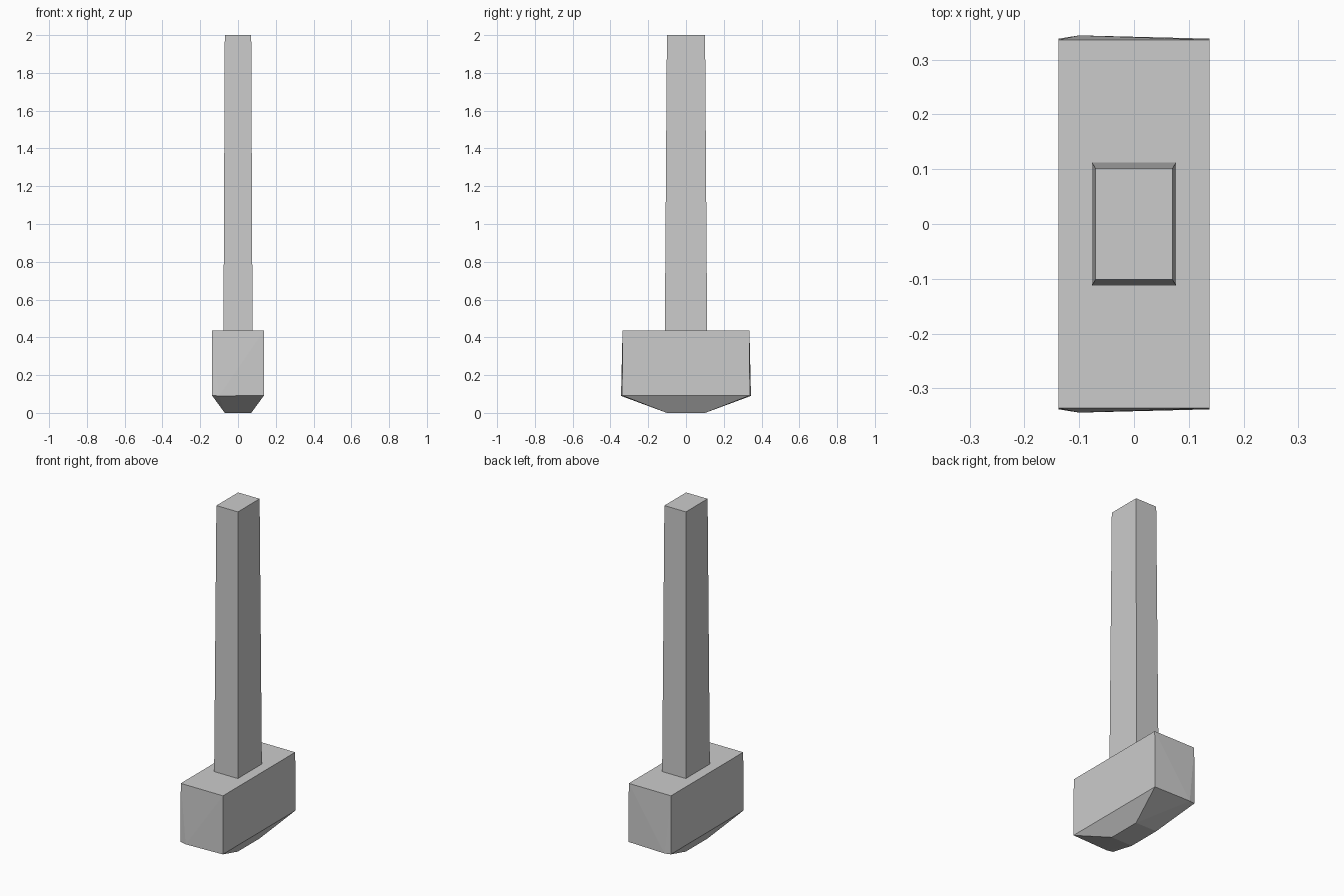
import bpy, bmesh

if "Cube" in bpy.data.objects:
    bpy.data.objects.remove(bpy.data.objects["Cube"])


def finish(bm, name):
    bmesh.ops.recalc_face_normals(bm, faces=bm.faces)
    mesh = bpy.data.meshes.new(name)
    bm.to_mesh(mesh)
    bm.free()
    obj = bpy.data.objects.new(name, mesh)
    bpy.context.collection.objects.link(obj)
    return obj


def rect(bm, hx, hy, z):
    """Four corner vertices of a centred rectangle."""
    return [bm.verts.new((sx * hx, sy * hy, z))
            for sx, sy in ((-1, -1), (1, -1), (1, 1), (-1, 1))]


# Hammer head: block tapering to a small flat base
bm = bmesh.new()
for hx, hy, z in ((0.07, 0.101, 0), (0.1375, 0.338, 0.092), (0.1375, 0.336, 0.436)):
    rect(bm, hx, hy, z)
# Slight off-centre bulge on both striking faces
for s in (-1, 1):
    bm.verts.new((-0.10, s * 0.344, 0.09))
bmesh.ops.convex_hull(bm, input=bm.verts)
bmesh.ops.dissolve_limit(bm, angle_limit=0.005, verts=bm.verts, edges=bm.edges)
finish(bm, "hammer_head")

# Handle: tapered rectangular shaft standing on the head
bm = bmesh.new()
low = rect(bm, 0.077, 0.112, 0.436)
high = rect(bm, 0.07, 0.101, 2.0)
for i in range(4):
    j = (i + 1) % 4
    bm.faces.new((low[i], low[j], high[j], high[i]))
bm.faces.new(high)
finish(bm, "handle")
